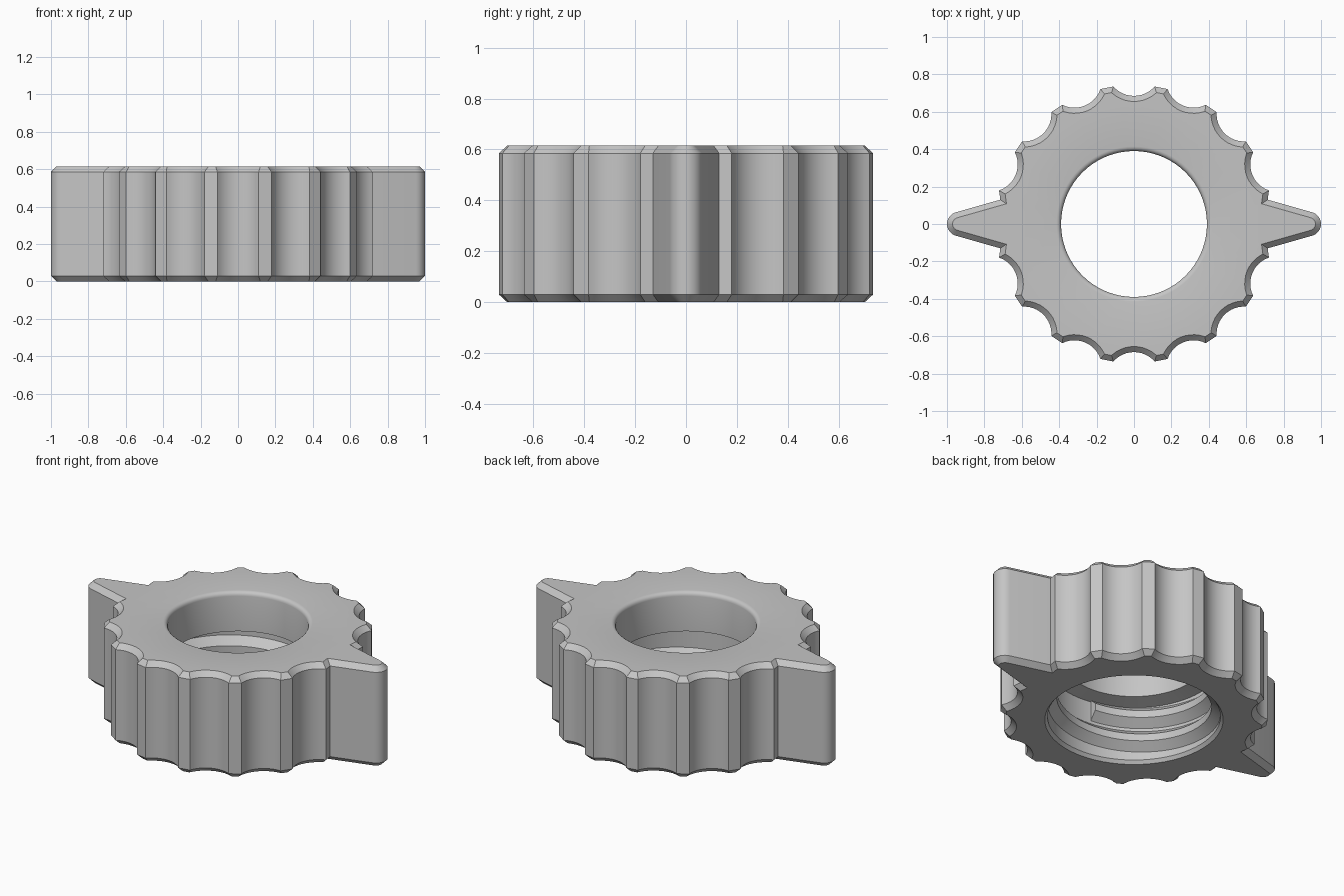
import bpy, bmesh, math
from mathutils import Vector

cube = bpy.data.objects.get("Cube")
if cube:
    bpy.data.objects.remove(cube)

HEIGHT, CHAMFER = 0.615, 0.03
BORE, LEDGE_Z = 0.48, 0.375

grey = bpy.data.materials.new("plain grey")
grey.use_nodes = True
colour = (0.56, 0.56, 0.56, 1)
grey.diffuse_color = colour
grey.node_tree.nodes["Principled BSDF"].inputs["Base Color"].default_value = colour


def finish(bm, name):
    bmesh.ops.recalc_face_normals(bm, faces=bm.faces)
    mesh = bpy.data.meshes.new(name)
    bm.to_mesh(mesh)
    bm.free()
    mesh.materials.append(grey)
    ob = bpy.data.objects.new(name, mesh)
    bpy.context.collection.objects.link(ob)
    bpy.ops.object.select_all(action="DESELECT")
    ob.select_set(True)
    bpy.context.view_layer.objects.active = ob
    bpy.ops.object.shade_smooth_by_angle(angle=math.radians(28))


def arc(centre, radius, start, end, steps):
    return [centre + radius * Vector((math.cos(a), math.sin(a)))
            for a in (start + (end - start) * i / steps for i in range(steps + 1))]


def half_outline():
    """One wing, then the seven flutes on the way to the other wing."""
    tip = math.radians(76)
    pts = arc(Vector((0.935, 0)), 0.065, -tip, tip, 12) + [Vector((0.715, 0.13))]
    spread = math.radians(49)
    for k in range(1, 8):
        a = math.radians(22.5 * k)
        centre = 0.831 * Vector((math.cos(a), math.sin(a)))
        pts += arc(centre, 0.146, a + math.pi + spread, a + math.pi - spread, 12)
    return pts + [Vector((-0.715, 0.13))]


def inset(pts, d):
    """Move a counter-clockwise outline inward with mitred corners."""
    out = []
    for i, p in enumerate(pts):
        e1 = (p - pts[i - 1]).normalized()
        e2 = (pts[(i + 1) % len(pts)] - p).normalized()
        n1, n2 = Vector((-e1.y, e1.x)), Vector((-e2.y, e2.x))
        out.append(p + (n1 + n2) * d / (1 + n1.dot(n2)))
    return out


def ring(bm, pts, z):
    return [bm.verts.new((p.x, p.y, z)) for p in pts]


def skin(bm, rings):
    for a, b in zip(rings, rings[1:]):
        for i in range(len(a)):
            bm.faces.new((a[i - 1], a[i], b[i], b[i - 1]))


# Fluted body with two wings and a stepped bore
half = half_outline()
outline = half + [-p for p in half]
small = inset(outline, CHAMFER)
bm = bmesh.new()
outer = [ring(bm, pts, z) for pts, z in (
    (small, 0), (outline, CHAMFER), (outline, HEIGHT - CHAMFER), (small, HEIGHT))]
skin(bm, outer)
profile = [(BORE + 0.015, 0), (BORE, 0.02), (BORE, LEDGE_Z - 0.02), (0.39, LEDGE_Z)]
for i in range(5):
    a = i * math.pi / 8
    profile.append((0.415 - 0.025 * math.cos(a), HEIGHT - 0.025 + 0.025 * math.sin(a)))
inner = [ring(bm, arc(Vector((0, 0)), r, 0, math.tau, 72)[:-1], z) for r, z in profile]
skin(bm, inner)
for loops in ((outer[0], inner[0]), (outer[-1], inner[-1])):
    edges = [bm.edges.get((l[i - 1], l[i])) for l in loops for i in range(len(l))]
    bmesh.ops.triangle_fill(bm, edges=edges, use_beauty=True)
finish(bm, "fluted_body")

# Helical thread ridge inside the wider part of the bore
bm = bmesh.new()
section = [(BORE + 0.005, -0.07), (0.43, -0.022), (0.43, 0.022), (BORE + 0.005, 0.07)]
turns, pitch, per_turn, start = 1.5, 0.15, 72, math.radians(80)
slices = []
for i in range(int(turns * per_turn) + 1):
    a = start + math.tau * i / per_turn
    z0 = 0.075 + pitch * i / per_turn
    slices.append([bm.verts.new((r * math.cos(a), r * math.sin(a), z0 + z))
                   for r, z in section])
skin(bm, slices)
bm.faces.new(slices[0])
bm.faces.new(slices[-1])
finish(bm, "inner_thread")
